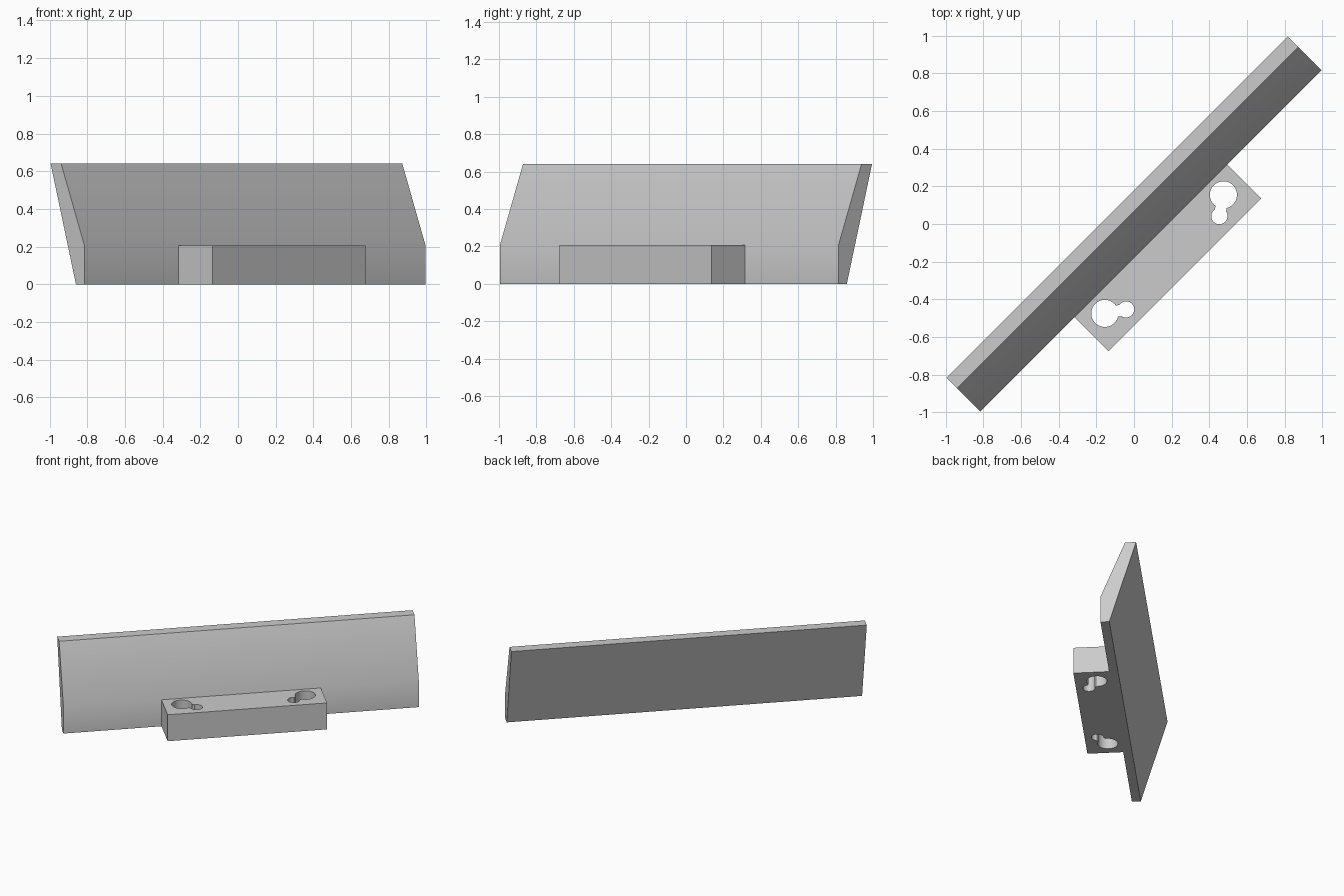
import bpy
import bmesh
import math
from mathutils import Matrix, Vector

if "Cube" in bpy.data.objects:
    bpy.data.objects.remove(bpy.data.objects["Cube"])

grey = bpy.data.materials.new("light grey")
grey.diffuse_color = (0.6, 0.6, 0.6, 1)
grey.use_nodes = True
grey.node_tree.nodes["Principled BSDF"].inputs["Base Color"].default_value = grey.diffuse_color

# Local axes: u runs along the plate, v points out of its front, z is up
S = math.sqrt(0.5)
TURN = Matrix(((S, S, 0), (S, -S, 0), (0, 0, 1)))


def prism(name, points, offset):
    """Extrude a closed loop of (u, v, z) points by an offset."""
    bm = bmesh.new()
    face = bm.faces.new([bm.verts.new(TURN @ Vector(p)) for p in points])
    out = bmesh.ops.extrude_face_region(bm, geom=[face])
    moved = [g for g in out["geom"] if isinstance(g, bmesh.types.BMVert)]
    bmesh.ops.translate(bm, verts=moved, vec=TURN @ Vector(offset))
    bmesh.ops.recalc_face_normals(bm, faces=bm.faces)
    mesh = bpy.data.meshes.new(name)
    bm.to_mesh(mesh)
    bm.free()
    mesh.materials.append(grey)
    obj = bpy.data.objects.new(name, mesh)
    bpy.context.collection.objects.link(obj)
    return obj


def keyhole(side):
    """Outline of a large and a small circle joined by a narrow neck."""
    big, small = Vector((0.445, 0.226)), Vector((0.35, 0.291))
    axis = (small - big).normalized()
    base = math.atan2(axis.y, axis.x)
    half_neck = 0.03
    points = []
    for centre, radius, start, n in ((big, 0.072, base, 32),
                                     (small, 0.043, base + math.pi, 24)):
        gap = math.asin(half_neck / radius)
        for i in range(n + 1):
            a = start + gap + (2 * math.pi - 2 * gap) * i / n
            points.append((side * (centre.x + radius * math.cos(a)),
                           centre.y + radius * math.sin(a), -0.1))
    return points


def smooth(obj):
    bpy.ops.object.select_all(action="DESELECT")
    obj.select_set(True)
    bpy.context.view_layer.objects.active = obj
    bpy.ops.object.shade_smooth_by_angle(angle=math.radians(30))


# Leaning plate with a soft bend on its front
profile = [(0.064, 0), (0.127, 0), (0.127, 0.207), (-0.048, 0.642), (-0.127, 0.642)]
plate = prism("leaning_plate", [(-1.28, v, z) for v, z in profile], (2.56, 0, 0))
smooth(plate)

# Mounting block with two mirrored keyholes right through it
block = prism("mounting_block", [(-0.574, 0.12, 0), (0.574, 0.12, 0),
                                 (0.574, 0.382, 0), (-0.574, 0.382, 0)], (0, 0, 0.207))
bpy.context.view_layer.objects.active = block
for side in (-1, 1):
    cutter = prism("keyhole_cutter", keyhole(side), (0, 0, 0.5))
    cutter.hide_render = True
    cut = block.modifiers.new("keyhole", "BOOLEAN")
    cut.operation = "DIFFERENCE"
    cut.solver = "EXACT"
    cut.object = cutter
    bpy.ops.object.modifier_apply(modifier=cut.name)
    bpy.data.objects.remove(cutter)
smooth(block)
